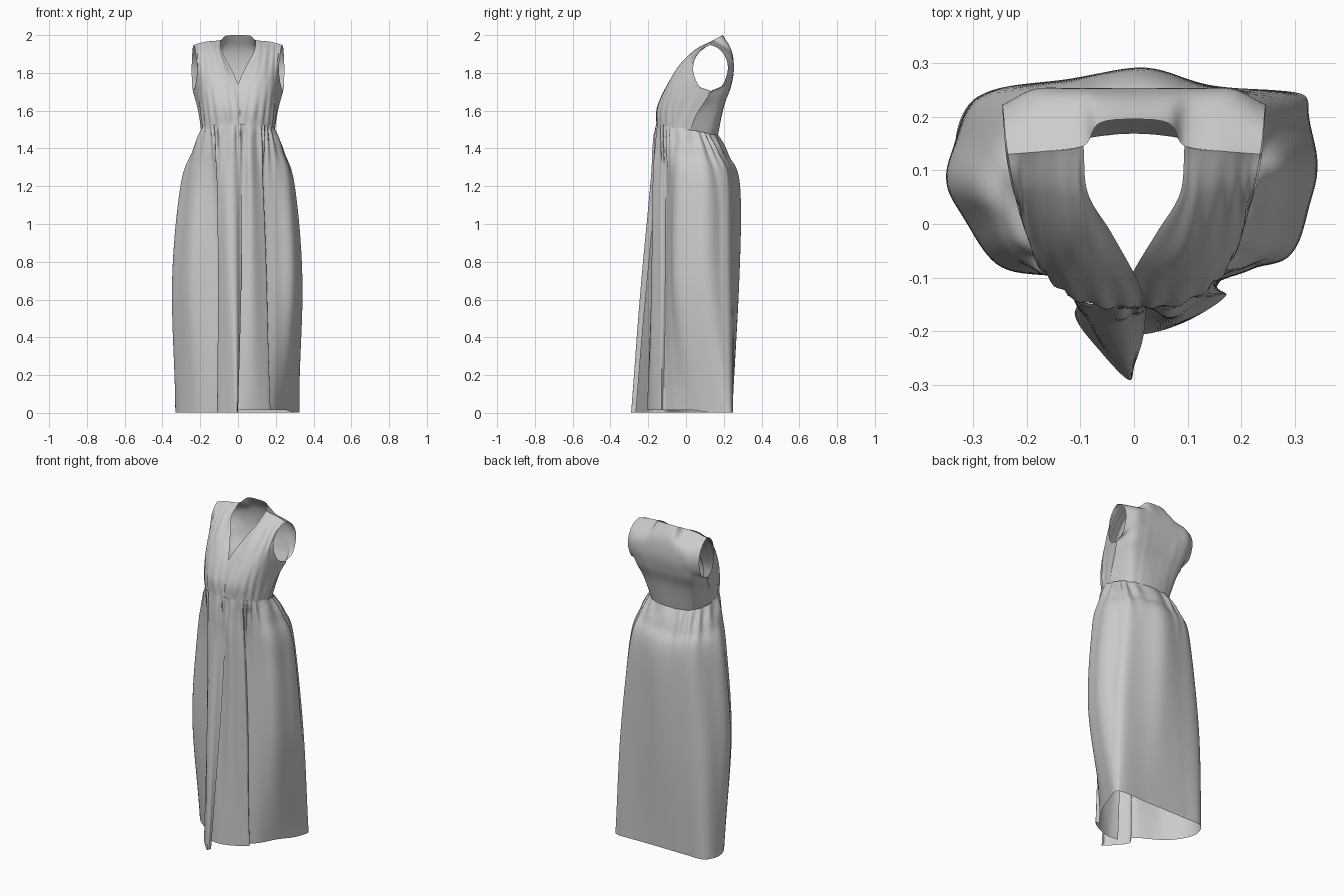
import bpy, bmesh, math
from mathutils import Vector


def spline(pts, t):
    """Catmull-Rom point at t (0..1) along a list of vectors."""
    n = len(pts) - 1
    i = min(int(t * n), n - 1)
    f = t * n - i
    b, c = pts[i], pts[i + 1]
    a = pts[i - 1] if i > 0 else b * 2 - c
    d = pts[i + 2] if i + 2 <= n else c * 2 - b
    return 0.5 * (b * 2 + (c - a) * f + (a * 2 - b * 5 + c * 4 - d) * f * f
                  + (b * 3 - a - c * 3 + d) * f ** 3)


def cloth(bm, curves, nu, nv, bump):
    """Sheet through a list of curves; u runs across them, v along them."""
    curves = [[Vector(p) for p in c] for c in curves]
    rows = []
    for j in range(nv + 1):
        ring = [spline(c, j / nv) for c in curves]
        rows.append([spline(ring, i / nu) for i in range(nu + 1)])
    verts = []
    for j in range(nv + 1):
        line = []
        for i in range(nu + 1):
            du = rows[j][min(i + 1, nu)] - rows[j][max(i - 1, 0)]
            dv = rows[min(j + 1, nv)][i] - rows[max(j - 1, 0)][i]
            n = du.cross(dv).normalized()
            line.append(bm.verts.new(rows[j][i] + n * bump(i / nu, j / nv)))
        verts.append(line)
    for j in range(nv):
        for i in range(nu):
            bm.faces.new((verts[j][i], verts[j][i + 1], verts[j + 1][i + 1], verts[j + 1][i]))


def make(name, curves, nu, nv, bump):
    bm = bmesh.new()
    cloth(bm, curves, nu, nv, bump)
    bmesh.ops.recalc_face_normals(bm, faces=bm.faces)
    me = bpy.data.meshes.new(name)
    bm.to_mesh(me)
    bm.free()
    ob = bpy.data.objects.new(name, me)
    bpy.context.collection.objects.link(ob)
    for p in me.polygons:
        p.use_smooth = True


def waist_z(y):
    return 1.503 - 0.19 * y


# skirt plan outlines, from the hidden wrap edge round the back to the front flap
hem = [(-.05, -.20), (.02, -.205), (.10, -.18), (.17, -.135), (.155, -.115), (.20, -.06),
       (.25, .03), (.295, .13), (.325, .22), (.285, .247), (.12, .245), (-.03, .245),
       (-.17, .245), (-.285, .24), (-.33, .17), (-.315, .08), (-.235, -.02), (-.09, -.11),
       (-.11, -.17), (-.06, -.24), (-.01, -.29), (0, -.265)]
mid = [(-.05, -.17), (.02, -.185), (.09, -.175), (.15, -.135), (.145, -.105), (.22, -.09),
       (.29, -.05), (.335, .06), (.32, .175), (.26, .24), (.10, .27), (-.02, .275),
       (-.12, .272), (-.26, .242), (-.33, .16), (-.338, .05), (-.25, -.07), (-.10, -.115),
       (-.105, -.16), (-.07, -.21), (-.02, -.235), (.02, -.215)]
hip = [(-.04, -.15), (.03, -.165), (.08, -.165), (.13, -.135), (.13, -.105), (.20, -.09),
       (.265, -.04), (.30, .06), (.272, .168), (.205, .23), (.08, .268), (-.02, .28),
       (-.11, .272), (-.205, .23), (-.278, .14), (-.295, .04), (-.23, -.06), (-.11, -.115),
       (-.105, -.15), (-.07, -.18), (-.02, -.185), (.025, -.17)]
waist = [(-.03, -.145), (.02, -.148), (.07, -.148), (.11, -.135), (.14, -.115), (.165, -.085),
         (.185, -.04), (.195, .02), (.185, .08), (.16, .12), (.09, .16), (0, .168),
         (-.09, .16), (-.16, .12), (-.193, .05), (-.193, -.01), (-.175, -.07), (-.14, -.115),
         (-.11, -.135), (-.07, -.152), (-.02, -.155), (.02, -.155)]


def skirt_curve(i):
    h, m, p, w = (Vector(r[i]) for r in (hem, mid, hip, waist))
    lift = 0.015 if i < 7 else 0.002
    upper = p.lerp(w, 0.5)
    return [(*h, lift), (*m, 0.65), (*p, 1.2), (*upper, 1.385 - .1 * upper.y), (*w, waist_z(w.y))]


def skirt_bump(u, v):
    gather = max(0, (v - .42) / .58) ** 1.3 * min(1, (1 - v) * 6 + .25)
    fine = math.sin(u * 150 + 2.5 * math.sin(u * 31)) * .009 * gather
    deep = math.sin(u * 75 + 1.5 * math.sin(u * 17) + v) * .006 * math.sin(math.pi * min(1, v * 1.1))
    sag = math.sin(u * 33 + v * 9) * .003 * math.sin(math.pi * v)
    return fine + deep + sag


# skirt
make("skirt", [skirt_curve(i) for i in range(len(hem))], 280, 72, skirt_bump)

# bodice columns, waist to shoulder: front goes from neck edge to armhole
front = [
    [(-.02, -.155, 1.51), (-.02, -.14, 1.63), (0, -.092, 1.738), (.043, -.015, 1.835), (.086, .058, 1.918), (.094, .145, 1.974)],
    [(.05, -.155, 1.51), (.06, -.15, 1.62), (.075, -.10, 1.735), (.10, -.035, 1.84), (.115, .05, 1.922), (.118, .14, 1.97)],
    [(.12, -.13, 1.51), (.13, -.125, 1.62), (.145, -.085, 1.73), (.16, -.02, 1.83), (.168, .06, 1.915), (.17, .135, 1.965)],
    [(.175, -.07, 1.51), (.185, -.06, 1.61), (.195, -.035, 1.71), (.20, 0, 1.81), (.205, .06, 1.90), (.205, .132, 1.957)],
    [(.195, .02, 1.51), (.206, .05, 1.57), (.216, .08, 1.62), (.228, .11, 1.665), (.238, .13, 1.703), (.228, .073, 1.728),
     (.218, .042, 1.79), (.217, .039, 1.84), (.222, .055, 1.89), (.228, .09, 1.93), (.235, .13, 1.947)]]
# back half goes from the centre to the armhole
back = [
    [(0, .168, 1.51), (0, .20, 1.62), (0, .235, 1.72), (0, .253, 1.82), (0, .24, 1.92), (0, .195, 2.0)],
    [(.05, .165, 1.51), (.055, .20, 1.62), (.06, .235, 1.72), (.065, .253, 1.82), (.068, .24, 1.92), (.065, .187, 1.996)],
    [(.10, .155, 1.51), (.11, .195, 1.62), (.12, .235, 1.72), (.12, .253, 1.82), (.112, .235, 1.91), (.094, .145, 1.974)],
    [(.15, .125, 1.51), (.173, .173, 1.62), (.193, .218, 1.72), (.188, .25, 1.82), (.18, .23, 1.90), (.165, .135, 1.965)],
    [(.195, .02, 1.51), (.206, .05, 1.57), (.216, .08, 1.62), (.228, .11, 1.665), (.238, .13, 1.703), (.243, .188, 1.73),
     (.245, .216, 1.79), (.245, .221, 1.84), (.243, .205, 1.89), (.24, .17, 1.93), (.235, .13, 1.947)]]
for column in front + back:
    x, y, z = column[0]
    column[0] = (x, y, waist_z(y) - .005)


def mirrored(curves):
    return [[(-x, y, z) for x, y, z in c] for c in curves]


def front_bump(u, v):
    edge = min(1, 8 * (1 - u))
    low = math.sin(u * 42 + math.sin(u * 9)) * .005 * max(0, 1 - v * 2.2) * min(1, v * 6 + .3)
    high = math.sin(u * 34) * .004 * max(0, v - .45) * (1 - v) * 6
    return (low + high) * edge


# bodice front panels, one crossing over the other
under = [[(x, y + (.006 if i == 0 and k < 3 else 0), z) for k, (x, y, z) in enumerate(c)]
         for i, c in enumerate(front)]
make("bodice_front_over", mirrored(front), 48, 60, front_bump)
make("bodice_front_under", under, 48, 60, front_bump)

# bodice back
make("bodice_back", mirrored(back[:0:-1]) + back, 80, 60, lambda u, v: 0)
